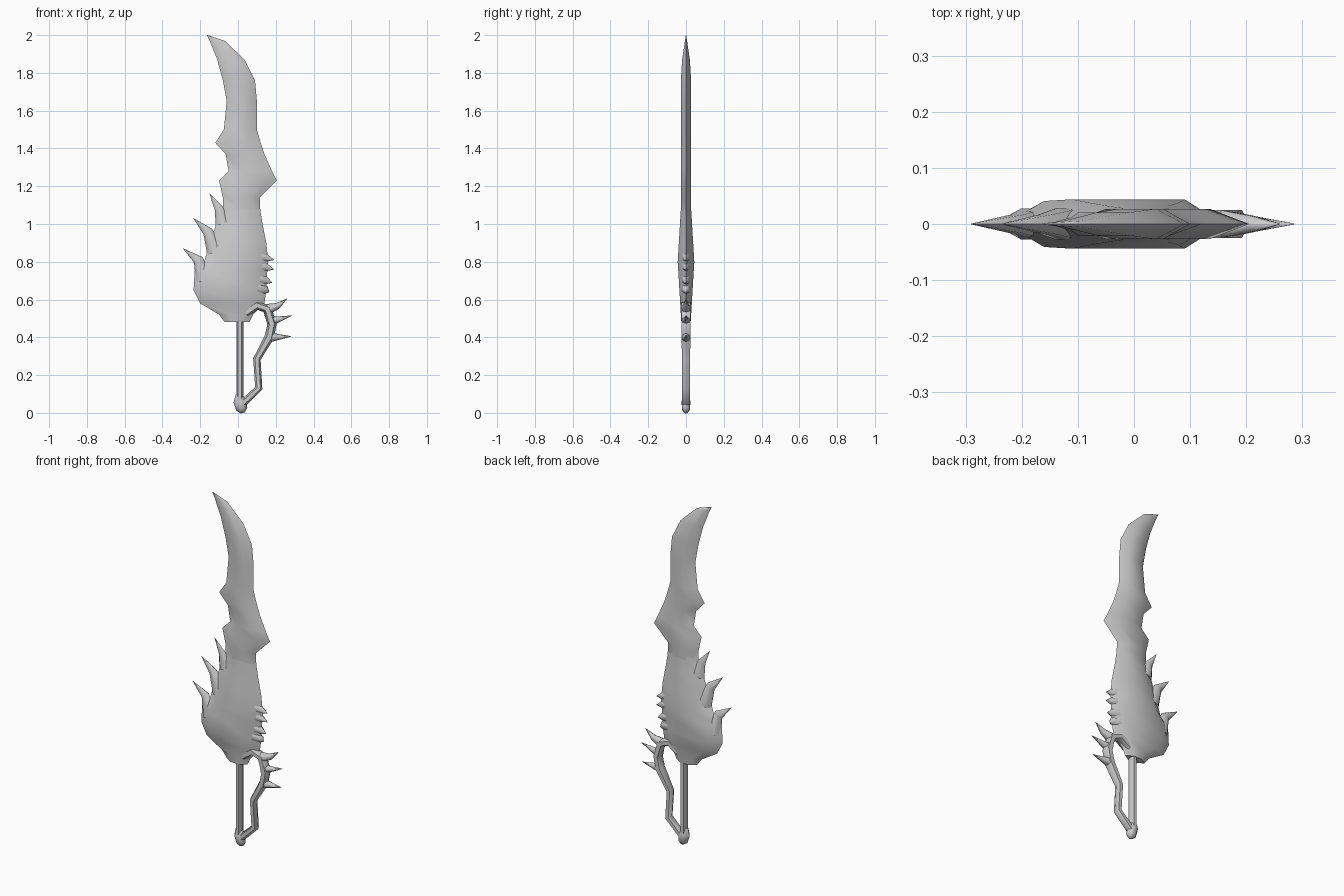
import bpy
import bmesh
import math
from mathutils import Vector

cube = bpy.data.objects.get("Cube")
if cube:
    bpy.data.objects.remove(cube)

steel = bpy.data.materials.new("grey_steel")
steel.use_nodes = True
grey = (.6, .6, .6, 1)
steel.diffuse_color = grey
steel.node_tree.nodes["Principled BSDF"].inputs["Base Color"].default_value = grey


def loft(name, rings):
    """Skin a list of equal-sized rings and cap both ends."""
    bm = bmesh.new()
    loops = [[bm.verts.new(point) for point in ring] for ring in rings]
    bm.faces.new(loops[0])
    bm.faces.new(loops[-1])
    for lower, upper in zip(loops, loops[1:]):
        for i in range(len(lower)):
            bm.faces.new((lower[i - 1], lower[i], upper[i], upper[i - 1]))
    bmesh.ops.recalc_face_normals(bm, faces=bm.faces)
    mesh = bpy.data.meshes.new(name)
    bm.to_mesh(mesh)
    bm.free()
    mesh.materials.append(steel)
    obj = bpy.data.objects.new(name, mesh)
    bpy.context.collection.objects.link(obj)
    bpy.ops.object.select_all(action='DESELECT')
    obj.select_set(True)
    bpy.context.view_layer.objects.active = obj
    bpy.ops.object.shade_smooth_by_angle(angle=math.radians(60))


def slab(name, rows, thickness):
    """Sharp-edged plate from rows of height, left edge and right edge."""
    rings = []
    for z, left, right in rows:
        inset = min(.07, (right - left) * .3)
        depth = thickness(z)
        rings.append([(left, 0, z),
                      (left + inset, -depth, z), (right - inset, -depth, z),
                      (right, 0, z),
                      (right - inset, depth, z), (left + inset, depth, z)])
    loft(name, rings)


def tube(name, path, radii, flatness=1, sides=6):
    """Tube through points of x and z, with one radius per point."""
    points = [Vector((x, 0, z)) for x, z in path]
    depth_axis = Vector((0, 1, 0))
    rings = []
    for i, (point, radius) in enumerate(zip(points, radii)):
        before = points[max(i - 1, 0)]
        after = points[min(i + 1, len(points) - 1)]
        across = (after - before).normalized().cross(depth_axis)
        angles = [math.tau * k / sides for k in range(sides)]
        rings.append([point + radius * (across * math.cos(a)
                                        + depth_axis * math.sin(a) * flatness)
                      for a in angles])
    loft(name, rings)


def spike(name, root, bend, tip, radius, flatness):
    tube(name, (root, bend, tip), (radius, radius * .6, .001), flatness)


# Curved blade: a notch on the left edge, a barb on the right
slab("blade", [
    (2, -.165, -.16), (1.97, -.15, -.07), (1.87, -.11, .035),
    (1.76, -.08, .09), (1.65, -.06, .1), (1.5, -.075, .1),
    (1.43, -.12, .12), (1.37, -.065, .14), (1.28, -.05, .18),
    (1.23, -.1, .205), (1.14, -.08, .115), (1, -.07, .12),
], lambda z: min(.027, .001 + (2 - z) * .15))

# Guard body, thickest a little below its middle
slab("guard_body", [
    (1.15, -.08, .11), (1.06, -.08, .12), (1, -.115, .13),
    (.9, -.15, .15), (.8, -.18, .16), (.75, -.23, .155), (.65, -.235, .15),
    (.58, -.2, .14), (.52, -.1, .08), (.48, -.07, .06),
], lambda z: .044 - abs(z - .8) * .06)

# Short teeth down the right edge of the guard
for number, (height, reach) in enumerate(
        [(.81, .19), (.76, .19), (.69, .18), (.64, .165)]):
    spike(f"guard_tooth_{number}", (.1, height + .02), (.15, height + .01),
          (reach, height), .035, .8)

# Swept spikes on the left edge of the guard
spike("upper_left_spike", (-.08, 1), (-.1, 1.08), (-.15, 1.16), .04, .6)
spike("middle_left_spike", (-.12, .85), (-.16, .96), (-.235, 1.03), .045, .7)
spike("lower_left_spike", (-.18, .7), (-.21, .81), (-.29, .87), .045, .7)
spike("notch_spike", (-.06, 1), (-.06, 1.06), (-.06, 1.12), .025, .8)

# Handle and pommel
tube("handle", [(.01, .52), (.01, .06)], [.018, .018], 1.4)
tube("pommel", [(.005, .1), (.01, .06), (.02, .02), (.025, 0)],
     [.018, .034, .03, .012], .8)

# Knuckle guard loop
loop_path = [(.04, .53), (.1, .57), (.155, .55), (.18, .47),
             (.165, .4), (.1, .285), (.11, .13), (.025, .05)]
tube("knuckle_guard", loop_path, [.025] * 5 + [.02] * 3, 1.15)

# Three spikes fan out from the knuckle guard
for name, height, tip in (("upper", .55, (.26, .605)),
                          ("middle", .485, (.285, .515)),
                          ("lower", .4, (.28, .405))):
    bend = (.21, height + (tip[1] - height) * .3)
    spike(f"{name}_knuckle_spike", (.16, height), bend, tip, .028, 1)
